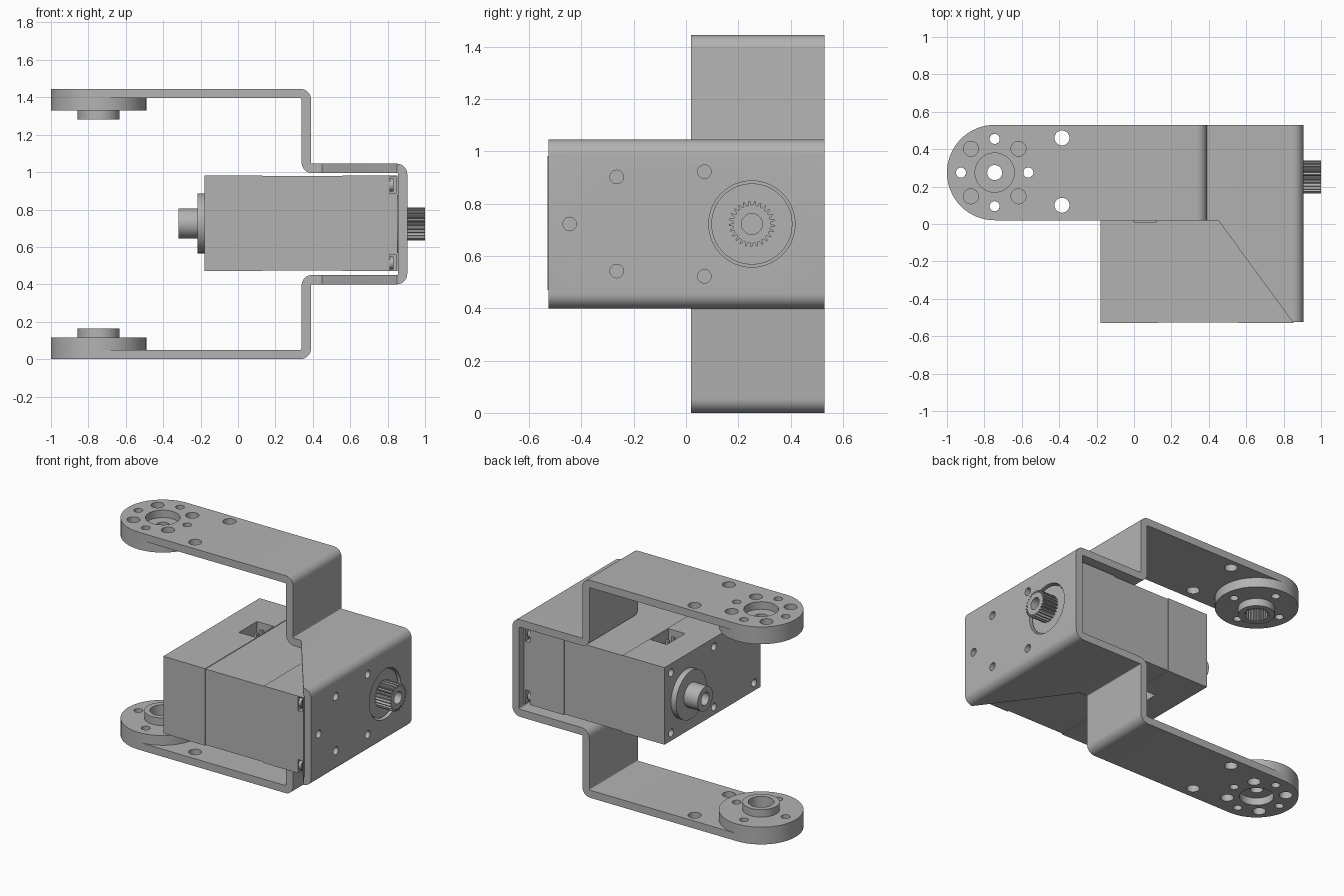
import bpy, bmesh
from math import sin, cos, pi, radians
from mathutils import Vector

if "Cube" in bpy.data.objects:
    bpy.data.objects.remove(bpy.data.objects["Cube"])

grey = bpy.data.materials.new("grey_metal")
grey.use_nodes = True
grey.diffuse_color = (0.45, 0.45, 0.45, 1)
grey.node_tree.nodes["Principled BSDF"].inputs["Base Color"].default_value = grey.diffuse_color

MID = 0.7225            # height of the symmetry plane
PX, PY = -0.745, 0.275  # pivot of the two arms
SY = 0.252              # y of the output shaft
PLACE = {"X": lambda a, b, t: (t, a, b),
         "Y": lambda a, b, t: (a, t, b),
         "Z": lambda a, b, t: (a, b, t)}


def prism(name, points, axis, lo, hi):
    """Extrude a 2D outline along an axis."""
    bm = bmesh.new()
    ends = [[bm.verts.new(PLACE[axis](a, b, t)) for a, b in points] for t in (lo, hi)]
    n = len(points)
    bm.faces.new(ends[0])
    bm.faces.new(ends[1][::-1])
    for i in range(n):
        j = (i + 1) % n
        bm.faces.new((ends[0][i], ends[1][i], ends[1][j], ends[0][j]))
    bmesh.ops.recalc_face_normals(bm, faces=bm.faces)
    mesh = bpy.data.meshes.new(name)
    bm.to_mesh(mesh)
    bm.free()
    mesh.materials.append(grey)
    obj = bpy.data.objects.new(name, mesh)
    bpy.context.collection.objects.link(obj)
    return obj


def circle(a, b, r, n=48):
    return [(a + r * cos(2 * pi * i / n), b + r * sin(2 * pi * i / n)) for i in range(n)]


def gear(a, b, inner, outer, teeth=25):
    pts = []
    for i in range(teeth):
        for step, r in ((0, inner), (0.35, inner), (0.55, outer), (0.8, outer)):
            t = 2 * pi * (i + step) / teeth
            pts.append((a + r * cos(t), b + r * sin(t)))
    return pts


def rect(a0, a1, b0, b1):
    return [(a0, b0), (a1, b0), (a1, b1), (a0, b1)]


def select(obj):
    bpy.ops.object.select_all(action="DESELECT")
    obj.select_set(True)
    bpy.context.view_layer.objects.active = obj


def combine(obj, operation, points, axis, lo, hi):
    """Boolean the object with a temporary prism."""
    tool = prism("tool", points, axis, lo, hi)
    mod = obj.modifiers.new("bool", "BOOLEAN")
    mod.operation, mod.solver, mod.object = operation, "EXACT", tool
    select(obj)
    bpy.ops.object.modifier_apply(modifier=mod.name)
    bpy.data.objects.remove(tool)


def cut(obj, points, axis, lo, hi):
    combine(obj, "DIFFERENCE", points, axis, lo, hi)


def strip(path, width, radius):
    """Outline of a bent sheet that follows a right-angled path."""
    pts = [Vector(p) for p in path]
    sides = []
    for s in (1, -1):
        side = []
        for i, p in enumerate(pts):
            if i in (0, len(pts) - 1):
                d = (pts[1] - p if i == 0 else p - pts[i - 1]).normalized()
                side.append(p + Vector((-d.y, d.x)) * s * width / 2)
                continue
            d1 = (p - pts[i - 1]).normalized()
            d2 = (pts[i + 1] - p).normalized()
            turn = d1.x * d2.y - d1.y * d2.x
            centre = p + (d2 - d1) * radius
            r = radius - s * turn * width / 2
            for k in range(9):
                t = k * pi / 16
                side.append(centre + r * (d1 * sin(t) - d2 * cos(t)))
        sides.append(side)
    return [tuple(v) for v in sides[0] + sides[1][::-1]]


# Bent bracket: folded strip trimmed to its plan outline
upper = [(-1.1, 1.42), (0.365, 1.42), (0.365, 1.02), (0.88, 1.02)]
lower = [(x, 2 * MID - z) for x, z in reversed(upper)]
bracket = prism("bracket", strip(upper + lower, 0.05, 0.031), "Y", -0.6, 0.6)
plan = [(PX + 0.255 * cos(t), PY + 0.255 * sin(t)) for t in (pi / 2 + k * pi / 32 for k in range(33))]
plan += [(0.45, 0.02), (0.83, -0.5), (0.85, -0.525), (1, -0.525), (1, 0.53)]
combine(bracket, "INTERSECT", plan, "Z", -0.2, 1.7)

# Bracket holes: pivots, horn screws, side screws, shaft opening
holes = [(PX, PY, 0.105), (-0.385, 0.46, 0.04), (-0.385, 0.1, 0.04)]
ring = [(0.18 * cos(k * pi / 2), 0.18 * sin(k * pi / 2)) for k in range(4)]
for a, b in ring:
    holes.append((PX + a, PY + b, 0.027))
    holes.append((PX + (a - b) * 0.707, PY + (a + b) * 0.707, 0.04))
for x, y, r in holes:
    cut(bracket, circle(x, y, r, 32), "Z", -0.2, 1.7)
cut(bracket, circle(SY, MID, 0.165, 64), "X", 0.8, 1)
for y, dz in ((-0.265, 0.18), (-0.265, -0.18), (-0.445, 0), (0.07, 0.2), (0.07, -0.2)):
    cut(bracket, circle(y, MID + dz, 0.026, 24), "X", 0.8, 1)

# Round horns on the arm ends: splined on top, plain at the bottom
parts = [bracket]
for name, s in (("upper_horn", 1), ("lower_horn", -1)):
    def span(z0, z1):
        return sorted((MID + s * z0, MID + s * z1))
    horn = prism(name, circle(PX, PY, 0.255, 64), "Z", *span(0.608, 0.6725))
    combine(horn, "UNION", circle(PX, PY, 0.112), "Z", *span(0.558, 0.64))
    bore = gear(PX, PY, 0.068, 0.08) if s > 0 else circle(PX, PY, 0.078)
    cut(horn, bore, "Z", *span(0.5, 0.64))
    cut(horn, circle(PX, PY, 0.04, 32), "Z", *span(0.6, 0.8))
    for a, b in ring:
        cut(horn, circle(PX + a, PY + b, 0.027, 24), "Z", *span(0.5, 0.8))
    parts.append(horn)

# Motor case in three sections, the middle one slightly slimmer
Y0, Y1, Z0, Z1 = -0.53, 0.48, 0.47, 0.982
rear = prism("rear_case", rect(Y0, Y1, Z0, Z1), "X", -0.178, 0.13)
middle = prism("middle_case", rect(Y0 + 0.004, Y1 - 0.004, Z0 + 0.004, Z1 - 0.004), "X", 0.13, 0.56)
front = prism("front_case", rect(Y0, Y1, Z0, Z1), "X", 0.56, 0.853)
parts += [rear, middle, front]

# Screw holes on the rear face
for y in (0.41, -0.04, -0.46):
    for dz in (0.2, -0.2):
        cut(rear, circle(y, MID + dz, 0.025, 24), "X", -0.3, -0.12)

# Connector sockets with pins, above and below
for name, s in (("upper", 1), ("lower", -1)):
    lo, hi = sorted((MID + s * 0.16, MID + s * 0.3))
    cut(rear, rect(0, 0.12, 0.01, 0.2), "Z", lo, hi)
    for k in range(3):
        y = 0.05 + k * 0.055
        lo, hi = sorted((MID + s * 0.15, MID + s * 0.235))
        parts.append(prism(name + "_pin", rect(0.05, 0.07, y - 0.01, y + 0.01), "Z", lo, hi))

# Corner notches with screws beside the bracket plate
for y, d in ((Y0, 1), (Y1, -1)):
    for s in (1, -1):
        z = MID + s * 0.208
        lo, hi = sorted((y - d * 0.05, y + d * 0.075))
        cut(front, rect(lo, hi, z - 0.046, z + 0.046), "X", 0.812, 0.845)
        parts.append(prism("corner_screw", circle(y + d * 0.038, z, 0.034, 24), "X", 0.8, 0.832))

# Rear idler: flange and hollow stub
parts.append(prism("idler_flange", circle(SY, MID + 0.003, 0.16, 64), "X", -0.216, -0.17))
idler = prism("idler_stub", circle(SY, MID + 0.003, 0.08), "X", -0.318, -0.2)
cut(idler, circle(SY, MID + 0.003, 0.042, 32), "X", -0.4, -0.23)

# Output side: boss and splined hollow shaft
parts.append(prism("output_boss", circle(SY, MID, 0.155, 64), "X", 0.84, 0.89))
shaft = prism("output_shaft", gear(SY, MID, 0.072, 0.088), "X", 0.86, 1)
cut(shaft, circle(SY, MID, 0.04, 32), "X", 0.9, 1.1)
parts += [idler, shaft]

for part in parts:
    select(part)
    bpy.ops.object.shade_smooth_by_angle(angle=radians(25))
